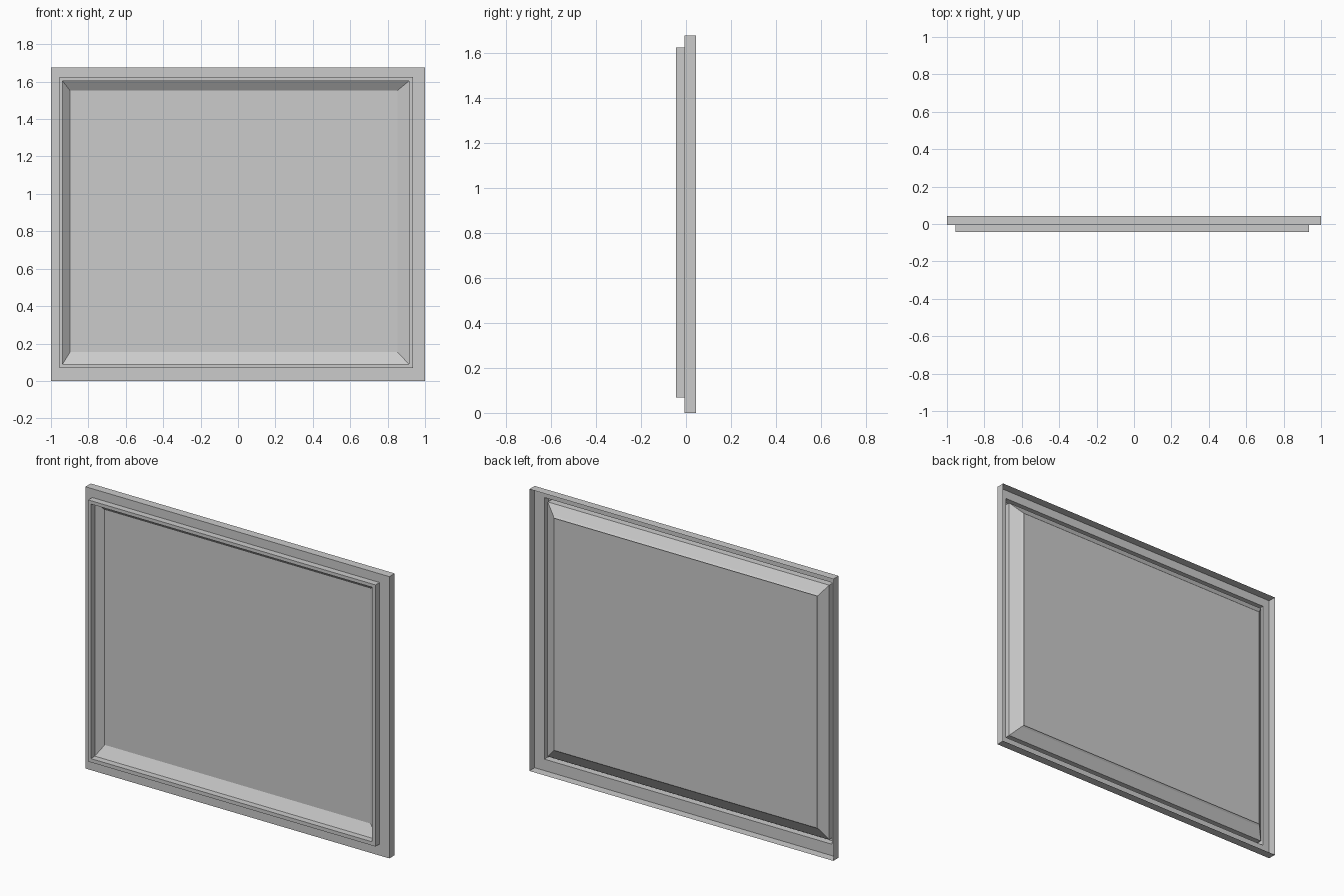
import bpy
import bmesh

if "Cube" in bpy.data.objects:
    bpy.data.objects.remove(bpy.data.objects["Cube"], do_unlink=True)

grey = bpy.data.materials.new("plain grey")
grey.use_nodes = True
colour = (0.6, 0.6, 0.6, 1)
grey.diffuse_color = colour
grey.node_tree.nodes["Principled BSDF"].inputs["Base Color"].default_value = colour

# Rectangles as left, right, bottom, top
OUTER = (-1.0, 1.0, 0.0, 1.676)
BEAD_OUT = (-0.955, 0.936, 0.068, 1.624)
BEAD_IN = (-0.938, 0.914, 0.09, 1.604)
FIELD = (-0.898, 0.852, 0.154, 1.552)
RIM = (-0.89, 0.842, 0.163, 1.543)

# Depths from front to back
FRONT, FLANGE, SHEET, LIP, BACK = -0.044, -0.006, 0.03, 0.038, 0.044


def pressed_sheet(name, steps, fill=False):
    """Join successive rectangles at given depths into a thin sheet."""
    bm = bmesh.new()
    loops = []
    for (x0, x1, z0, z1), y in steps:
        corners = ((x0, z0), (x1, z0), (x1, z1), (x0, z1))
        loops.append([bm.verts.new((x, y, z)) for x, z in corners])
    for a, b in zip(loops, loops[1:]):
        for i in range(4):
            j = (i + 1) % 4
            bm.faces.new((a[i], a[j], b[j], b[i]))
    if fill:
        bm.faces.new(loops[-1])
    mesh = bpy.data.meshes.new(name)
    bm.to_mesh(mesh)
    bm.free()
    mesh.materials.append(grey)
    obj = bpy.data.objects.new(name, mesh)
    bpy.context.collection.objects.link(obj)
    return obj


# Outer return wall and flat flange, open at the back
pressed_sheet("outer_frame", [(OUTER, BACK), (OUTER, FLANGE), (BEAD_OUT, FLANGE)])

# Narrow bead standing forward of the flange
pressed_sheet("front_bead", [(BEAD_OUT, FLANGE), (BEAD_OUT, FRONT),
                             (BEAD_IN, FRONT), (BEAD_IN, FLANGE)])

# Sloped surround whose rim runs a little behind the panel
pressed_sheet("sloped_surround", [(BEAD_IN, FLANGE), (FIELD, SHEET), (RIM, LIP)])

# Flat centre panel
pressed_sheet("centre_panel", [(FIELD, SHEET)], fill=True)
